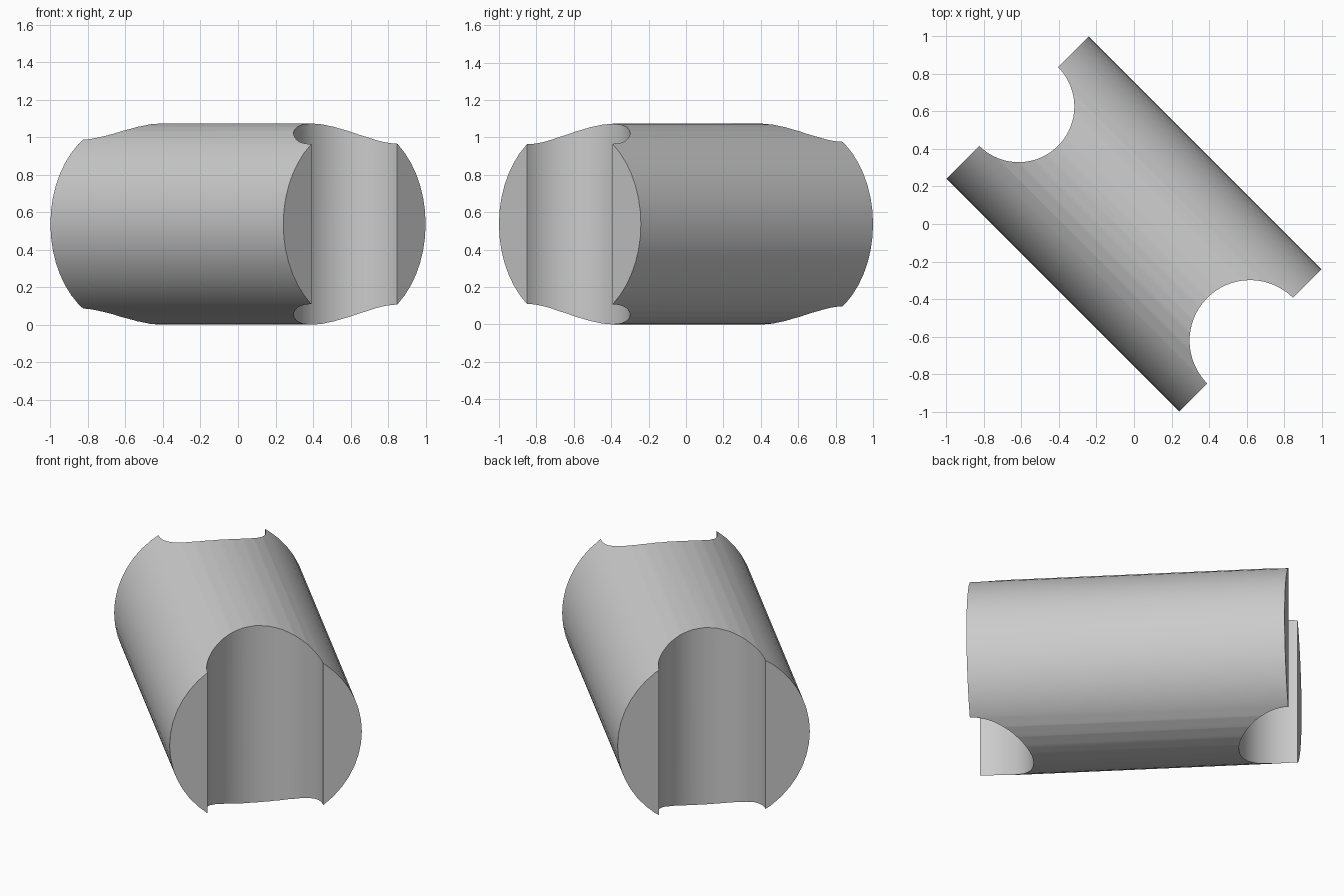
import bpy
from math import pi, radians, sqrt
from mathutils import Vector

if "Cube" in bpy.data.objects:
    bpy.data.objects.remove(bpy.data.objects["Cube"])

RADIUS = 0.5365
HALF = sqrt(2) - RADIUS
AXIS = Vector((1, -1, 0)).normalized()   # long direction of the tube body
SIDE = Vector((1, 1, 0)).normalized()

# Plain grey finish
grey = bpy.data.materials.new("plain_grey")
grey.use_nodes = True
colour = (0.6, 0.6, 0.6, 1)
grey.diffuse_color = colour
grey.node_tree.nodes["Principled BSDF"].inputs["Base Color"].default_value = colour


def cylinder(name, radius, depth, location, rotation=(0, 0, 0), sides=48):
    bpy.ops.mesh.primitive_cylinder_add(vertices=sides, radius=radius, depth=depth,
                                        location=location, rotation=rotation)
    obj = bpy.context.object
    obj.name = name
    obj.data.materials.append(grey)
    return obj


# Horizontal cylinder lying on the diagonal
body = cylinder("notched_cylinder", RADIUS, 2 * HALF, (0, 0, RADIUS),
                (pi / 2, 0, pi / 4))

# Vertical round notch through each end, one slightly wider
notches = (("front_notch", 1, 0.323, -0.002), ("back_notch", -1, 0.297, 0.008))
for name, end, radius, offset in notches:
    centre = AXIS * end * HALF + SIDE * offset + Vector((0, 0, RADIUS))
    cutter = cylinder(name + "_cutter", radius, 2, centre, (0, 0, 0.02), 64)
    cut = body.modifiers.new(name, 'BOOLEAN')
    cut.operation = 'DIFFERENCE'
    cut.solver = 'EXACT'
    cut.object = cutter
    bpy.context.view_layer.objects.active = body
    bpy.ops.object.modifier_apply(modifier=name)
    bpy.data.objects.remove(cutter)

# Smooth curved walls, crisp rims
bpy.ops.object.select_all(action='DESELECT')
body.select_set(True)
bpy.context.view_layer.objects.active = body
bpy.ops.object.shade_smooth_by_angle(angle=radians(30))
